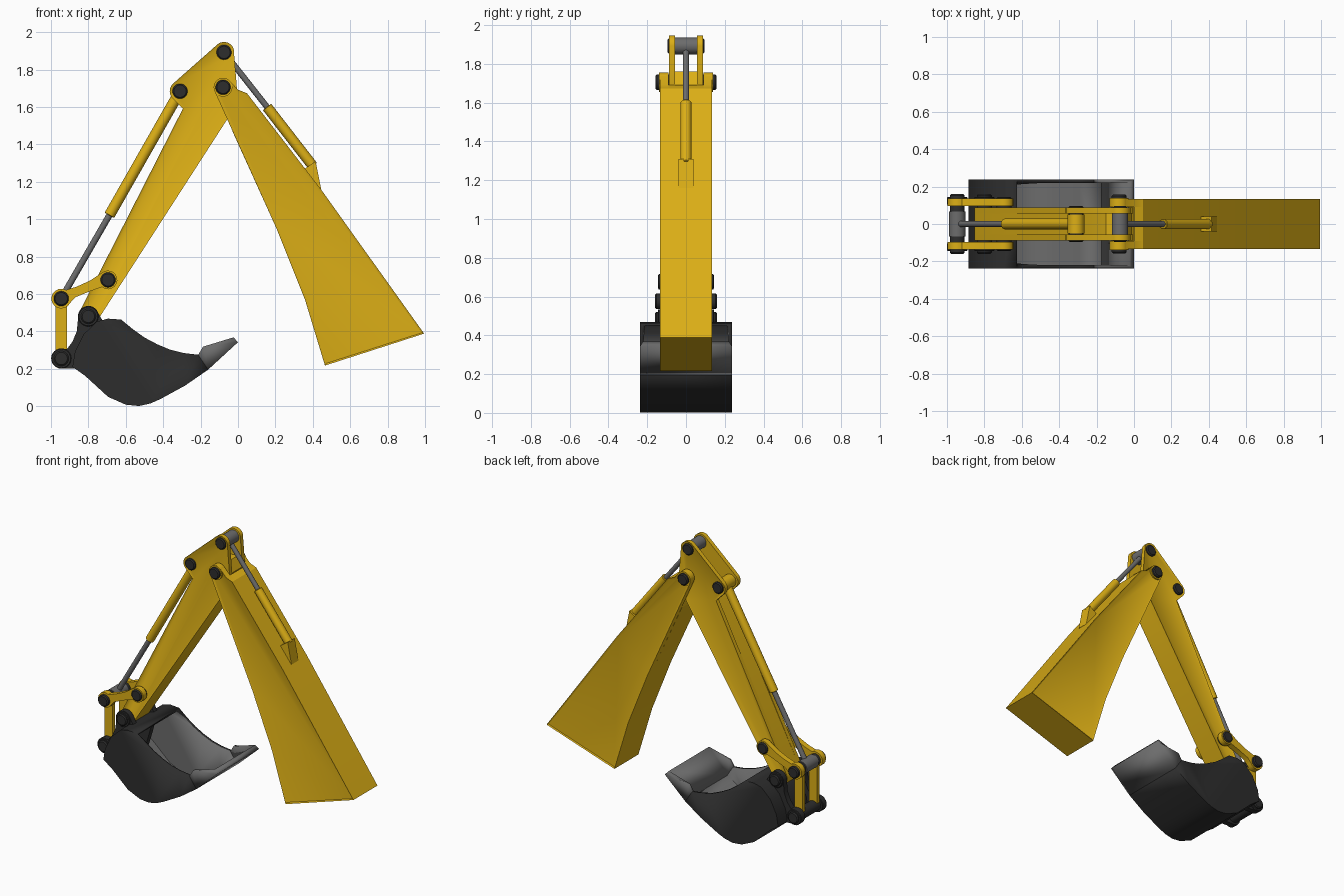
import bpy, bmesh, math
from mathutils import Vector

if "Cube" in bpy.data.objects:
    bpy.data.objects.remove(bpy.data.objects["Cube"])


def material(name, r, g, b):
    m = bpy.data.materials.new(name)
    m.diffuse_color = (r, g, b, 1)
    m.use_nodes = True
    m.node_tree.nodes["Principled BSDF"].inputs["Base Color"].default_value = m.diffuse_color
    return m


YELLOW = material("yellow paint", 0.72, 0.43, 0.008)
DARK = material("dark steel", 0.026, 0.026, 0.026)
GREY = material("bare steel", 0.15, 0.15, 0.15)

# Pivot points (x, z)
TOP, ELBOW, BASE = (-0.075, 1.892), (-0.08, 1.705), (-0.31, 1.684)
ROD_END, ARM_PIN = (-0.945, 0.575), (-0.695, 0.675)
LINK_PIN, BUCKET_PIN = (-0.945, 0.255), (-0.80, 0.48)


def finish(name, bm, mats):
    bmesh.ops.recalc_face_normals(bm, faces=bm.faces)
    me = bpy.data.meshes.new(name)
    bm.to_mesh(me)
    bm.free()
    ob = bpy.data.objects.new(name, me)
    bpy.context.collection.objects.link(ob)
    for m in mats:
        me.materials.append(m)
    bpy.ops.object.select_all(action='DESELECT')
    ob.select_set(True)
    bpy.context.view_layer.objects.active = ob
    bpy.ops.object.shade_smooth_by_angle(angle=math.radians(30))
    return ob


def arc(c, r, a0, a1, n=12):
    return [(c[0] + r * math.cos(math.radians(a0 + (a1 - a0) * i / n)),
             c[1] + r * math.sin(math.radians(a0 + (a1 - a0) * i / n))) for i in range(n + 1)]


def prism(name, pts, slabs, mat, rim=0):
    """Profile in xz extruded over each (y0, y1) slab; rim recesses the outer face."""
    bm = bmesh.new()
    for y0, y1 in slabs:
        a = [bm.verts.new((x, y0, z)) for x, z in pts]
        b = [bm.verts.new((x, y1, z)) for x, z in pts]
        caps = [bm.faces.new(a), bm.faces.new(b[::-1])]
        for i in range(len(pts)):
            j = (i + 1) % len(pts)
            bm.faces.new((a[j], a[i], b[i], b[j]))
        if rim:
            bmesh.ops.recalc_face_normals(bm, faces=bm.faces)
            outer = caps[0] if abs(y0) > abs(y1) else caps[1]
            bmesh.ops.inset_region(bm, faces=[outer], thickness=rim, depth=-0.006)
    return finish(name, bm, [mat])


def both(y0, y1):
    return [(-y1, -y0), (y0, y1)]


def rod(name, p, q, r, mat, bevel=0):
    """Round bar between two 3D points."""
    p, q = Vector(p), Vector(q)
    bm = bmesh.new()
    bmesh.ops.create_cone(bm, cap_ends=True, segments=24, radius1=r, radius2=r, depth=(q - p).length)
    rot = (q - p).to_track_quat('Z', 'Y').to_matrix().to_4x4()
    bm.transform(rot)
    bmesh.ops.translate(bm, verts=bm.verts, vec=(p + q) / 2)
    if bevel:
        edges = [e for e in bm.edges if any(len(f.verts) > 4 for f in e.link_faces)]
        bmesh.ops.bevel(bm, geom=edges, offset=bevel, segments=1, affect='EDGES')
    return finish(name, bm, [mat])


def pin(name, c, w, r=0.04, mat=DARK, bevel=0.007):
    return rod(name, (c[0], -w, c[1]), (c[0], w, c[1]), r, mat, bevel)


# Boom: solid core plus forked side plates
lower = [(0.208, 0.945), (0.358, 0.57), (0.465, 0.217), (0.995, 0.388),
         (0.444, 1.159), (0.048, 1.673), (0.0, 1.692)]
prism("boom_side_plates", arc(ELBOW, 0.05, 50, 205) + lower, both(0.09, 0.134), YELLOW, 0.013)
prism("boom_core", [(-0.03, 1.47)] + lower, [(-0.09, 0.09)], YELLOW)
for s, side in ((-1, "front"), (1, "back")):
    rod("boom_boss_" + side, (ELBOW[0], s * 0.1, ELBOW[1]), (ELBOW[0], s * 0.138, ELBOW[1]), 0.05, YELLOW)

# Stick: two shaped plates around a box core
foot = [(-0.845, 0.51)] + arc(BUCKET_PIN, 0.053, 160, 320) + [(-0.06, 1.53)]
prism("stick_side_plates",
      arc(TOP, 0.055, -10, 125) + arc(BASE, 0.055, 130, 230) + [(-0.295, 1.59)] + foot + [(-0.005, 1.69)],
      both(0.057, 0.087), YELLOW, 0.012)
prism("stick_core", [(-0.045, 1.76), (-0.15, 1.76), (-0.295, 1.57)] + foot + [(-0.01, 1.69)],
      [(-0.06, 0.06)], YELLOW)

# Stick cylinder on top of the boom, with its bracket
mid, end = (0.155, 0, 1.60), (0.40, 0, 1.284)
rod("stick_cylinder_rod", (TOP[0], 0, TOP[1]), mid, 0.016, GREY)
rod("stick_cylinder_barrel", mid, end, 0.028, YELLOW, 0.003)
pin("stick_cylinder_eye", TOP, 0.058, 0.043, GREY, 0)
prism("cylinder_bracket", [(0.35, 1.265), (0.415, 1.31), (0.445, 1.16), (0.42, 1.15)],
      [(-0.039, 0.039)], YELLOW)

# Bucket cylinder along the stick
mid = (-0.688, 0, 1.02)
rod("bucket_cylinder_barrel", (BASE[0], 0, BASE[1]), mid, 0.029, YELLOW, 0.003)
rod("bucket_cylinder_rod", mid, (ROD_END[0], 0, ROD_END[1]), 0.017, GREY)
pin("bucket_cylinder_base", BASE, 0.05, 0.045, YELLOW, 0)
pin("bucket_cylinder_eye", ROD_END, 0.066, 0.045, GREY, 0)

# Bucket linkage
prism("linkage_arms", arc(ROD_END, 0.053, 60, 335) + [(-0.87, 0.582), (-0.79, 0.615)]
      + arc(ARM_PIN, 0.05, 230, 480) + [(-0.79, 0.672), (-0.86, 0.64)], both(0.095, 0.135), YELLOW)
prism("linkage_bars", arc(ROD_END, 0.031, 0, 180) + arc(LINK_PIN, 0.031, 180, 360),
      both(0.066, 0.095), YELLOW)

# Pivot pins
for name, c, w in (("top_pin", TOP, 0.095), ("elbow_pin", ELBOW, 0.157), ("cylinder_base_pin", BASE, 0.097),
                   ("rod_end_pin", ROD_END, 0.16), ("arm_pin", ARM_PIN, 0.145),
                   ("link_pin", LINK_PIN, 0.16), ("bucket_pin", BUCKET_PIN, 0.16)):
    pin(name, c, w)


def scoop(name, path, rim, mats):
    """Open tray: floor strip along path plus side walls, thickened inwards."""
    bm = bmesh.new()
    w = 0.237
    sides = [[bm.verts.new((x, y, z)) for x, z in path + rim] for y in (-w, w)]
    for s in sides:
        bm.faces.new(s)
    for i in range(len(path) - 1):
        bm.faces.new((sides[0][i], sides[0][i + 1], sides[1][i + 1], sides[1][i]))
    bmesh.ops.recalc_face_normals(bm, faces=bm.faces)
    # make the front wall face outwards
    front = min(bm.faces, key=lambda f: f.calc_center_median().y)
    flip = front.normal.y > 0
    ob = finish(name, bm, mats)
    front = min(ob.data.polygons, key=lambda f: f.center.y)
    if front.normal.y > 0:
        ob.data.flip_normals()
    mod = ob.modifiers.new("thickness", 'SOLIDIFY')
    mod.thickness, mod.offset, mod.use_even_offset = 0.018, -1, True
    mod.material_offset = len(mats) - 1
    return ob


# Bucket: dark outside, bare steel inside, with a cutting lip
scoop("bucket_shell",
      [(-0.16, 0.195), (-0.283, 0.11), (-0.417, 0.037), (-0.47, 0.014), (-0.53, 0.001), (-0.6, 0.008),
       (-0.695, 0.05), (-0.818, 0.163), (-0.885, 0.21), (-0.872, 0.29), (-0.825, 0.385),
       (-0.755, 0.452), (-0.695, 0.468), (-0.625, 0.463)],
      [(-0.56, 0.41), (-0.5, 0.367), (-0.43, 0.33), (-0.363, 0.302), (-0.29, 0.284), (-0.213, 0.275)],
      [DARK, GREY])
scoop("bucket_lip", [(-0.16, 0.195), (0.0, 0.342)], [(-0.187, 0.318), (-0.213, 0.275)], [GREY])

# Bucket mounting ears
prism("bucket_ears", arc(BUCKET_PIN, 0.056, 20, 190) + [(-0.862, 0.40), (-0.885, 0.345), (-0.915, 0.305)]
      + arc(LINK_PIN, 0.052, 80, 270) + [(-0.87, 0.2), (-0.80, 0.17), (-0.76, 0.30), (-0.72, 0.45)],
      both(0.096, 0.135), DARK)
for s, side in ((-1, "front"), (1, "back")):
    for c, part in ((LINK_PIN, "link"), (BUCKET_PIN, "stick")):
        rod(f"bucket_{part}_boss_{side}", (c[0], s * 0.1, c[1]), (c[0], s * 0.145, c[1]), 0.054, DARK, 0.004)
